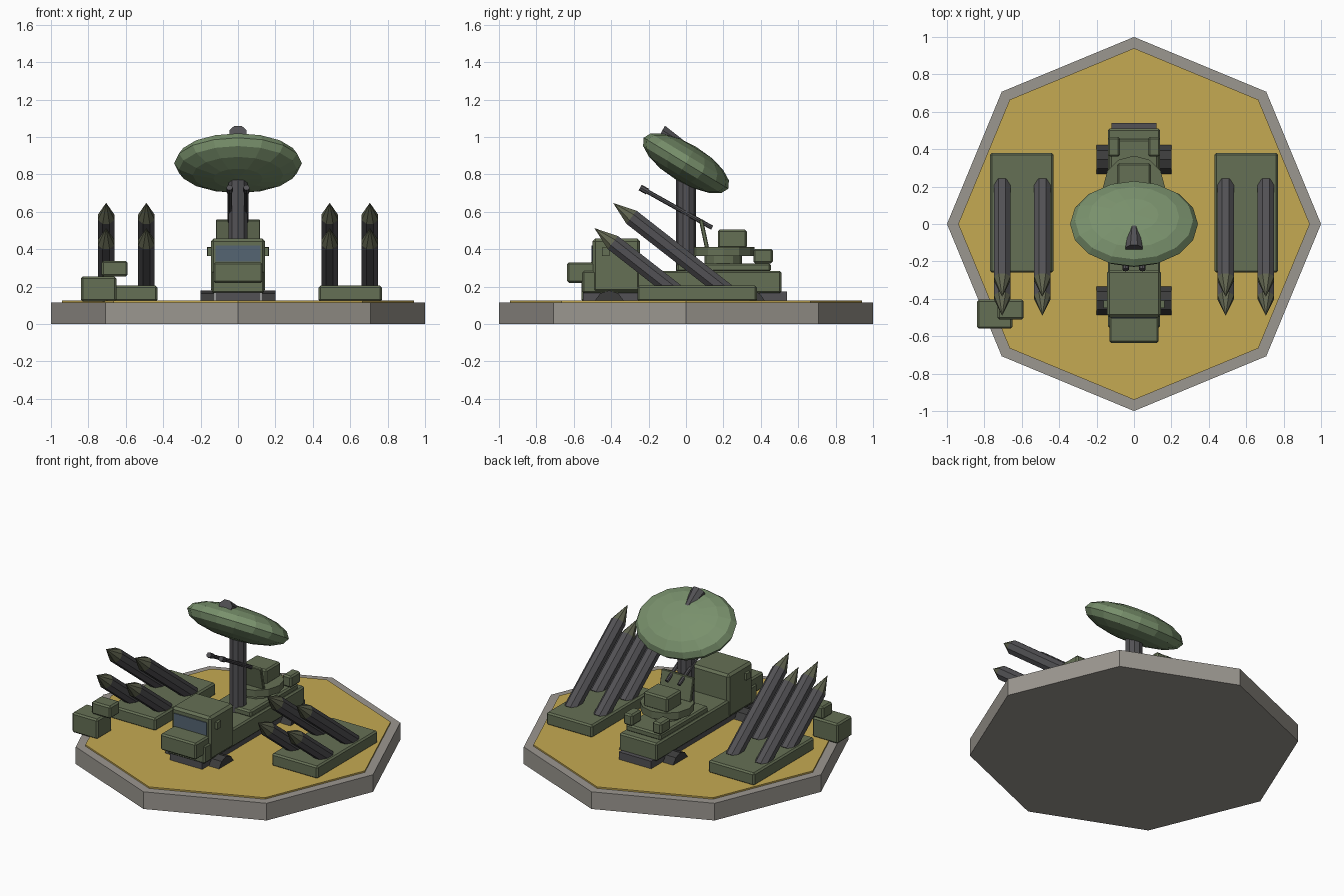
import bpy, math
from mathutils import Vector

if "Cube" in bpy.data.objects:
    bpy.data.objects.remove(bpy.data.objects["Cube"])


def mat(name, r, g, b):
    m = bpy.data.materials.new(name)
    m.diffuse_color = (r, g, b, 1)
    m.use_nodes = True
    m.node_tree.nodes["Principled BSDF"].inputs["Base Color"].default_value = m.diffuse_color
    return m


OLIVE = mat("olive", 0.13, 0.16, 0.09)
DISH = mat("dish_green", 0.19, 0.28, 0.15)
HEAD = mat("head_green", 0.12, 0.13, 0.08)
DARK = mat("dark_metal", 0.085, 0.083, 0.09)
RUBBER = mat("rubber", 0.045, 0.045, 0.045)
SAND = mat("sand", 0.56, 0.40, 0.085)
STONE = mat("stone", 0.33, 0.31, 0.28)
GLASS = mat("glass", 0.09, 0.13, 0.17)


def finish(name, m):
    o = bpy.context.object
    o.name = name
    o.data.materials.append(m)
    return o


def box(name, x, y, z, m=OLIVE, bevel=0.01):
    """Box from (min, max) ranges, with a small chamfer."""
    r = (x, y, z)
    bpy.ops.mesh.primitive_cube_add(size=1, location=[(a + b) / 2 for a, b in r])
    o = finish(name, m)
    o.scale = [b - a for a, b in r]
    bpy.ops.object.transform_apply(location=False, rotation=False, scale=True)
    if bevel:
        b = o.modifiers.new("chamfer", "BEVEL")
        b.width, b.segments = bevel, 1
    return o


def rod(name, p, q, r1, r2, m, sides=8, turn=0.0):
    """Cylinder or cone running from p to q."""
    p, q = Vector(p), Vector(q)
    bpy.ops.mesh.primitive_cone_add(vertices=sides, radius1=r1, radius2=r2,
                                    depth=(q - p).length, location=(p + q) / 2)
    o = finish(name, m)
    o.rotation_mode = "QUATERNION"
    quat = (q - p).to_track_quat("Z", "Y")
    o.rotation_quaternion = quat
    if turn:
        o.rotation_quaternion = quat @ Vector((0, 0, 1)).rotation_difference(Vector((0, 0, 1)))
        for v in o.data.vertices:
            c, s = math.cos(turn), math.sin(turn)
            v.co = (c * v.co.x - s * v.co.y, s * v.co.x + c * v.co.y, v.co.z)
    return o


# Octagonal base with sand top
rod("base_slab", (0, 0, 0), (0, 0, 0.115), 1, 1, STONE)
rod("sand_top", (0, 0, 0.10), (0, 0, 0.125), 0.94, 0.94, SAND)

# Launch pads, each with two upper and two lower missiles
slope = math.radians(38)
down = Vector((0, math.cos(slope), -math.sin(slope)))
for s in (-1, 1):
    box("launch_pad", sorted((s * 0.43, s * 0.77)), (-0.26, 0.38), (0.12, 0.205))
    for x in (0.49, 0.705):
        for row, y, z, length in (("upper", -0.39, 0.648, 0.77), ("lower", -0.49, 0.513, 0.55)):
            tip = Vector((s * x, y, z))
            neck = tip + down * 0.125
            rod(row + "_missile_head", neck, tip, 0.048, 0, HEAD, 8, math.pi / 8)
            rod(row + "_missile_body", tip + down * length, neck, 0.048, 0.048, DARK, 8, math.pi / 8)

# Truck body
box("truck_frame", (-0.12, 0.12), (-0.55, 0.54), (0.125, 0.175), DARK, 0)
box("truck_bed", (-0.14, 0.14), (-0.555, 0.51), (0.165, 0.285))
box("truck_cab", (-0.145, 0.145), (-0.50, -0.245), (0.17, 0.457), OLIVE, 0.015)
box("truck_hood", (-0.132, 0.132), (-0.635, -0.48), (0.22, 0.33))
box("windscreen", (-0.12, 0.12), (-0.506, -0.48), (0.335, 0.42), GLASS, 0)
for s in (-1, 1):
    box("cab_mirror", sorted((s * 0.14, s * 0.162)), (-0.45, -0.41), (0.365, 0.41), OLIVE, 0)
    for y in (-0.41, 0.345):
        rod("wheel", (s * 0.125, y, 0.098), (s * 0.2, y, 0.098), 0.082, 0.082, RUBBER, 10)

# Gun turret on the rear deck
box("turret_deck", (-0.13, 0.13), (-0.05, 0.455), (0.28, 0.325))
rod("turret_pivot", (0, 0.2, 0.3), (0, 0.2, 0.38), 0.1, 0.1, OLIVE, 12)
rod("turret_ring", (0, 0.2, 0.365), (0, 0.2, 0.412), 0.165, 0.165, OLIVE, 12)
box("turret_seat", (-0.09, 0.09), (0.17, 0.325), (0.405, 0.505))
shield = box("gun_shield", (-0.118, 0.118), (0.085, 0.107), (0.405, 0.56), OLIVE, 0.004)
shield.rotation_euler.x = math.radians(12)
for s in (-1, 1):
    box("ammo_box", sorted((s * 0.075, s * 0.14)), (0.36, 0.465), (0.325, 0.402))
    breech, muzzle = Vector((s * 0.045, 0.14, 0.515)), Vector((s * 0.045, -0.245, 0.73))
    rod("gun_barrel", breech, muzzle, 0.012, 0.012, DARK)
    rod("gun_muzzle", breech.lerp(muzzle, 0.9), muzzle, 0.017, 0.017, DARK)

# Radar mast, dish and feed horn
rod("radar_mast", (0, 0, 0.2), (0, 0, 0.84), 0.054, 0.054, DARK, 10)
bpy.ops.mesh.primitive_uv_sphere_add(segments=16, ring_count=8, radius=1, location=(0, 0, 0.86))
dish = finish("radar_dish", DISH)
dish.scale = (0.342, 0.264, 0.103)
dish.rotation_euler.x = math.radians(-31)
rod("feed_horn", (0, -0.135, 1.02), (0, 0.127, 0.873), 0.05, 0, DARK, 8, math.pi / 8)

# Supply crates at the front left
box("large_crate", (-0.84, -0.65), (-0.56, -0.405), (0.12, 0.254))
box("small_crate", (-0.73, -0.59), (-0.51, -0.405), (0.254, 0.338))
